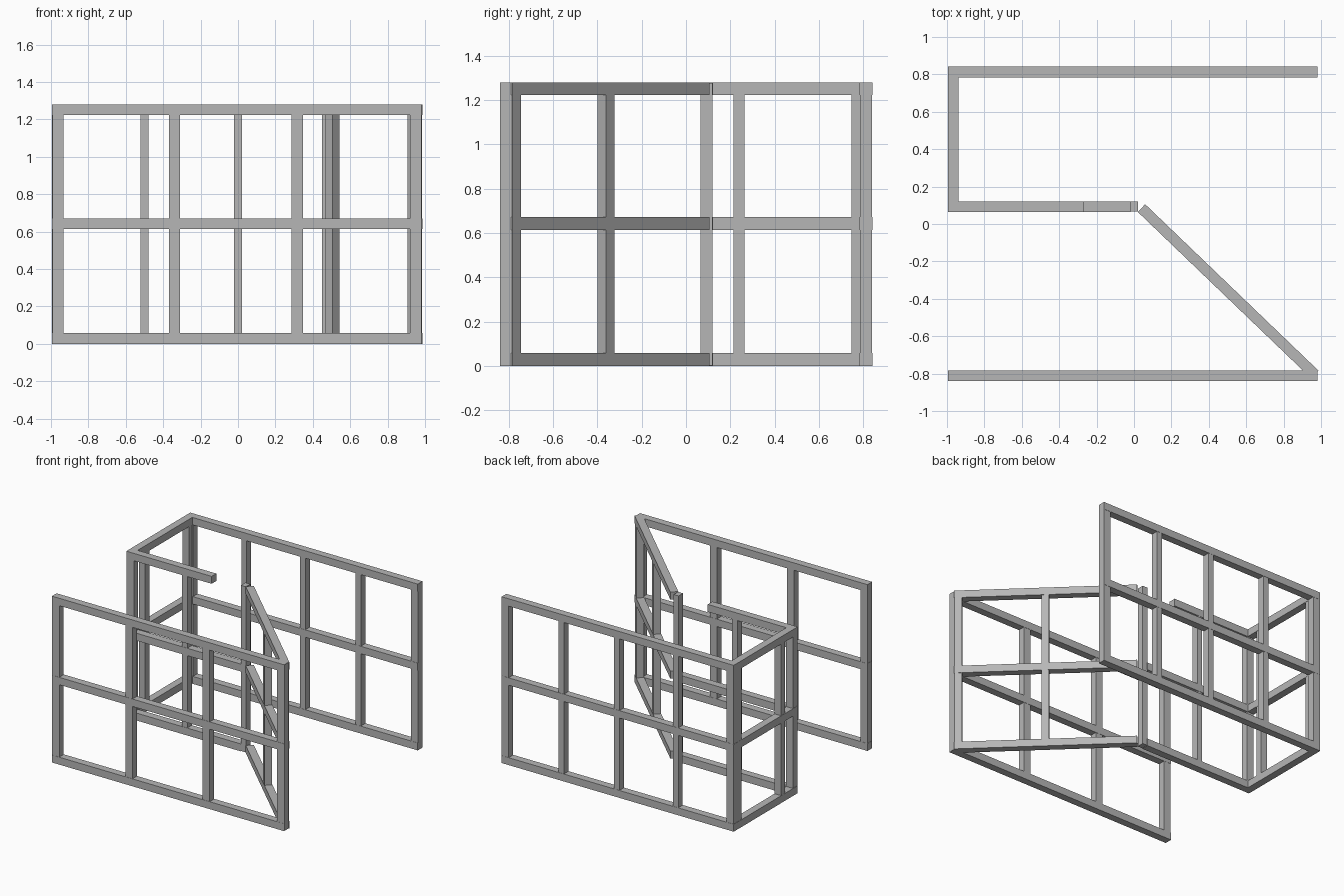
import bpy, bmesh, math
from mathutils import Matrix, Vector

cube = bpy.data.objects.get("Cube")
if cube:
    bpy.data.objects.remove(cube, do_unlink=True)

mat = bpy.data.materials.new("grey_metal")
mat.use_nodes = True
GREY = (0.47, 0.47, 0.47, 1)
mat.diffuse_color = GREY
mat.node_tree.nodes["Principled BSDF"].inputs["Base Color"].default_value = GREY

HEIGHT = 1.28
BAR = 0.057
RAIL_Z = {"bottom": 0.029, "middle": 0.643, "top": HEIGHT - 0.029}


def box(name, center, size, angle=0.0):
    """A square bar, turned about the vertical axis."""
    bm = bmesh.new()
    bmesh.ops.create_cube(bm, size=1)
    bmesh.ops.scale(bm, vec=size, verts=bm.verts)
    bmesh.ops.transform(bm, verts=bm.verts,
                        matrix=Matrix.Translation(center) @ Matrix.Rotation(angle, 4, "Z"))
    mesh = bpy.data.meshes.new(name)
    bm.to_mesh(mesh)
    bm.free()
    mesh.materials.append(mat)
    obj = bpy.data.objects.new(name, mesh)
    bpy.context.collection.objects.link(obj)


def frame(name, start, end, posts, cuts=None):
    """Three rails from start to end, with posts given as (distance, width).
    cuts shortens the rails by level."""
    start, end = Vector(start), Vector(end)
    run = end - start
    length, direction = run.length, run.normalized()
    angle = math.atan2(run.y, run.x)
    for level, z in RAIL_Z.items():
        rail = length - (cuts or {}).get(level, 0)
        mid = start + direction * rail / 2
        box(f"{name}_{level}_rail", (mid.x, mid.y, z), (rail, BAR, BAR), angle)
    for i, (along, width) in enumerate(posts, 1):
        p = start + direction * along
        box(f"{name}_post_{i}", (p.x, p.y, HEIGHT / 2),
            (width, BAR - 0.003, HEIGHT - 0.006), angle)


# Long outer walls
frame("front_wall", (-0.995, -0.812), (0.98, -0.812),
      [(0.032, 0.06), (0.655, 0.06), (1.312, 0.06), (1.945, 0.062)])
frame("back_wall", (-0.995, 0.813), (0.98, 0.813),
      [(0.032, 0.06), (0.495, 0.045), (0.995, 0.045), (1.467, 0.045), (1.945, 0.06)])

# Short wall joining the back and the inner partition
frame("side_wall", (-0.967, 0.068), (-0.967, 0.785),
      [(0.172, 0.05), (0.704, 0.05)])

# Inner partition with an open top corner
frame("partition", (-0.995, 0.093), (-0.02, 0.093),
      [(0.032, 0.06), (0.495, 0.045), (0.995, 0.042)], {"top": 0.25})

# Slanted wall running to the front corner
frame("slanted_wall", (0.04, 0.085), (0.967, -0.805),
      [(0.645, 0.055), (1.255, 0.055)])
